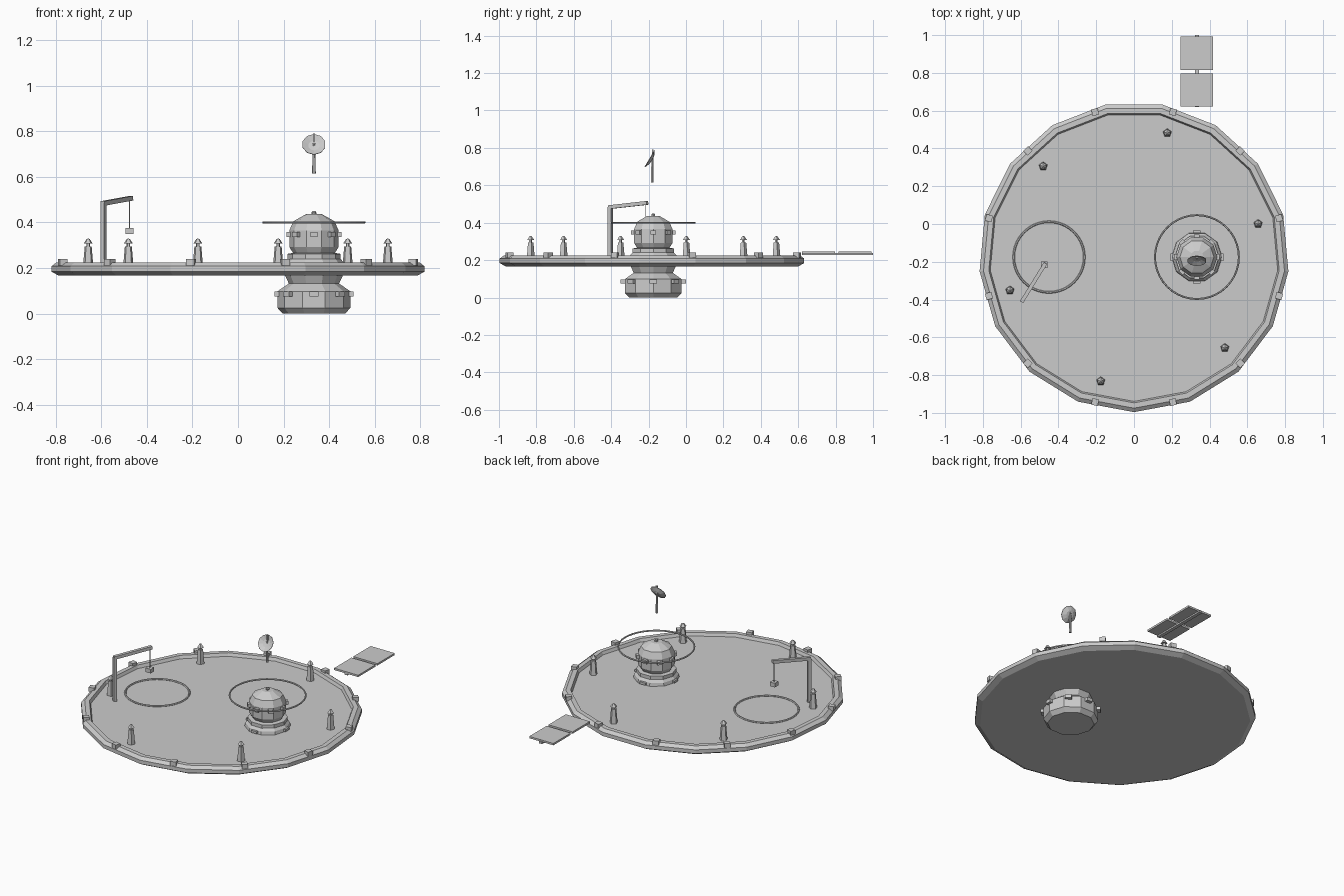
import bpy, bmesh, math
from mathutils import Vector, Matrix

if "Cube" in bpy.data.objects:
    bpy.data.objects.remove(bpy.data.objects["Cube"])

grey = bpy.data.materials.new("light grey")
grey.diffuse_color = (0.6, 0.6, 0.6, 1)
grey.use_nodes = True
grey.node_tree.nodes["Principled BSDF"].inputs["Base Color"].default_value = grey.diffuse_color
CY = -0.175            # disc and tower centre in y
TX = 0.333             # tower x


def finish(bm, name, matrix=Matrix()):
    bmesh.ops.recalc_face_normals(bm, faces=bm.faces)
    me = bpy.data.meshes.new(name)
    bm.to_mesh(me)
    bm.free()
    me.materials.append(grey)
    ob = bpy.data.objects.new(name, me)
    ob.matrix_world = matrix
    bpy.context.collection.objects.link(ob)
    return ob


def lathe(name, profile, n, centre=(0, 0, 0), start=0.0, closed=False, matrix=None):
    """Revolve (radius, z) points into n flat sides."""
    bm = bmesh.new()
    rings = []
    for r, z in profile:
        if r < 1e-6:
            rings.append([bm.verts.new((0, 0, z))] * n)
        else:
            rings.append([bm.verts.new((r * math.cos(start + math.tau * i / n),
                                        r * math.sin(start + math.tau * i / n), z)) for i in range(n)])
    pairs = list(zip(rings, rings[1:]))
    if closed:
        pairs.append((rings[-1], rings[0]))
    for a, b in pairs:
        for i in range(n):
            j = (i + 1) % n
            vs = list(dict.fromkeys((a[i], a[j], b[j], b[i])))
            if len(vs) > 2:
                bm.faces.new(vs)
    return finish(bm, name, matrix or Matrix.Translation(centre))


def box(name, centre, size, angle=0.0):
    bm = bmesh.new()
    bmesh.ops.create_cube(bm, size=1)
    bmesh.ops.scale(bm, vec=size, verts=bm.verts)
    return finish(bm, name, Matrix.Translation(centre) @ Matrix.Rotation(angle, 4, 'Z'))


def beam(name, a, b, w):
    a, b = Vector(a), Vector(b)
    bm = bmesh.new()
    bmesh.ops.create_cube(bm, size=1)
    bmesh.ops.scale(bm, vec=(w, w, (b - a).length), verts=bm.verts)
    rot = (b - a).to_track_quat('Z', 'Y').to_matrix().to_4x4()
    return finish(bm, name, Matrix.Translation((a + b) / 2) @ rot)


def around(r, z, deg, cx=0.0):
    t = math.radians(deg)
    return (cx + r * math.cos(t), CY + r * math.sin(t), z), t


# Platform disc with raised rim
lathe("platform", [(0, .167), (.79, .167), (.821, .184), (.821, .208), (.80, .224),
                   (.772, .224), (.764, .205), (0, .205)], 17, (0, CY, 0), -math.pi / 2)

# Rim blocks
for k in range(12):
    p, t = around(.795, .226, 15 + 30 * k)
    box("rim_block", p, (.035, .035, .028), t)

# Lamp posts
for k in range(6):
    p, t = around(.68, .205, 15 + 60 * k)
    lathe("lamp_post", [(0, 0), (.024, 0), (.016, .09), (0, .09)], 5, p, math.pi / 2)
    lathe("lamp_neck", [(0, .088), (.008, .088), (.008, .104), (0, .104)], 5, p, math.pi / 2)
    lathe("lamp_cap", [(0, .102), (.021, .102), (.008, .121), (0, .125)], 5, p, math.pi / 2)

# Tower: lower hull, base collar, head and top knob
tower = (TX, CY, 0)
lathe("lower_hull", [(0, 0), (.136, 0), (.16, .025), (.16, .098), (.11, .132),
                     (.126, .165), (.126, .18), (0, .18)], 10, tower)
lathe("tower_collar", [(0, .2), (.135, .2), (.13, .225), (.117, .24), (.117, .262),
                       (.08, .268), (0, .268)], 10, tower)
lathe("tower_head", [(0, .26), (.088, .26), (.108, .292), (.108, .365), (.09, .405),
                     (.078, .412), (.035, .436), (0, .436)], 10, tower)
lathe("top_knob", [(0, .43), (.01, .43), (.011, .443), (.006, .45), (0, .45)], 6, tower)

# Windows
for k in range(8):
    p, t = around(.163, .086, 45 * k, TX)
    box("hull_window", p, (.022, .038, .022), t)
    p, t = around(.11, .347, 45 * k, TX)
    box("head_window", p, (.02, .03, .022), t)
for k in range(4):
    p, t = around(.134, .217, 90 * k, TX)
    box("collar_window", p, (.014, .04, .014), t)

# Thin ring around the tower and landing ring on the deck
for name, c, r, z, w in (("tower_ring", TX, .222, .4, .005), ("landing_ring", -.45, .187, .207, .006)):
    lathe(name, [(r + w * math.cos(a), z + w * math.sin(a)) for a in
                 (math.tau * i / 6 for i in range(6))], 40, (c, CY, 0), closed=True)

# Floating antenna: mast, tilted dish, feed
lathe("antenna_mast", [(0, .615), (.008, .615), (.006, .745), (0, .745)], 6, (TX, -.18, 0))
normal = Vector((0, -.86, .51))
tilt = Matrix.Translation((TX, -.188, .738)) @ normal.to_track_quat('Z', 'Y').to_matrix().to_4x4()
lathe("antenna_dish", [(0, -.008), (.025, -.006), (.052, .006), (.052, .009), (.025, -.002), (0, -.004)],
      10, start=math.pi / 10, matrix=tilt)
beam("antenna_feed", (TX, -.178, .74), (TX, -.178, .79), .01)

# Solar panels on a rod
for y in (.709, .904):
    box("solar_panel", (TX, y, .241), (.171, .176, .012))
box("solar_rod", (TX, .81, .232), (.022, .38, .012))

# Crane: post, arm, rope and load
box("crane_post", (-.59, -.405, .345), (.02, .02, .28), math.radians(58))
beam("crane_arm", (-.594, -.411, .483), (-.468, -.207, .506), .02)
beam("crane_rope", (-.475, -.215, .50), (-.475, -.215, .37), .004)
box("crane_load", (-.475, -.215, .363), (.035, .035, .026))
